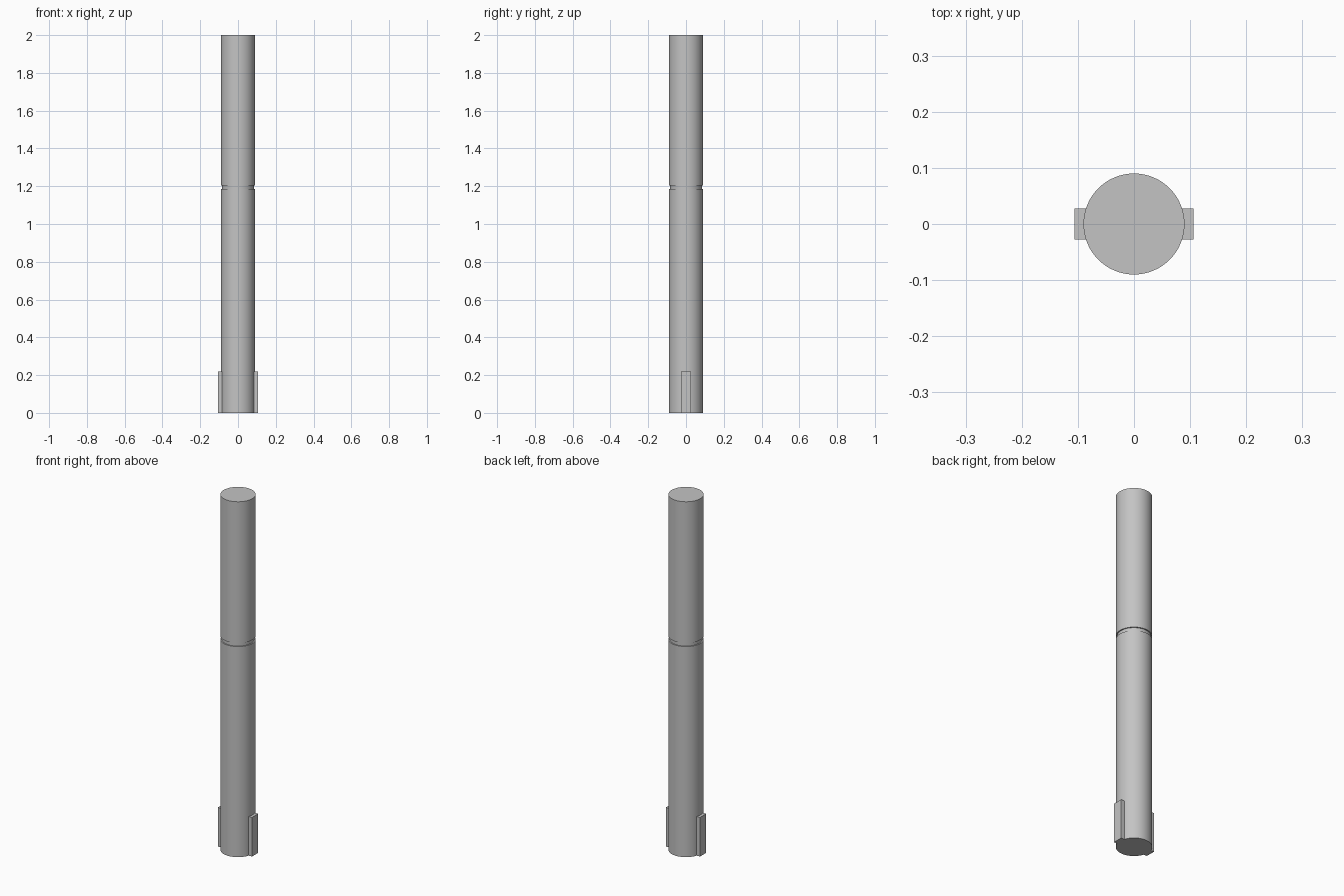
import bpy
import bmesh
import math
from mathutils import Matrix

if "Cube" in bpy.data.objects:
    bpy.data.objects.remove(bpy.data.objects["Cube"], do_unlink=True)

steel = bpy.data.materials.new("steel_grey")
steel.use_nodes = True
grey = (0.55, 0.55, 0.55, 1)
steel.diffuse_color = grey
steel.node_tree.nodes["Principled BSDF"].inputs["Base Color"].default_value = grey

RADIUS, GROOVE_RADIUS, HEIGHT = 0.09, 0.084, 2.0
GROOVE_LOW, GROOVE_HIGH = 1.185, 1.205
KEY_HEIGHT, KEY_WIDTH, KEY_INNER, KEY_OUTER = 0.22, 0.055, 0.075, 0.106
SIDES = 64


def add_object(name, bm):
    bmesh.ops.recalc_face_normals(bm, faces=bm.faces)
    mesh = bpy.data.meshes.new(name)
    bm.to_mesh(mesh)
    bm.free()
    mesh.materials.append(steel)
    obj = bpy.data.objects.new(name, mesh)
    bpy.context.collection.objects.link(obj)
    return obj


# Shaft: one turned profile with a shallow ring groove
bm = bmesh.new()
profile = [(RADIUS, 0), (RADIUS, GROOVE_LOW), (GROOVE_RADIUS, GROOVE_LOW),
           (GROOVE_RADIUS, GROOVE_HIGH), (RADIUS, GROOVE_HIGH), (RADIUS, HEIGHT)]
rings = []
for r, z in profile:
    angles = [math.tau * i / SIDES for i in range(SIDES)]
    rings.append([bm.verts.new((r * math.cos(a), r * math.sin(a), z)) for a in angles])
for low, high in zip(rings, rings[1:]):
    for i in range(SIDES):
        j = (i + 1) % SIDES
        bm.faces.new((low[i], low[j], high[j], high[i]))
bm.faces.new(rings[0])
bm.faces.new(rings[-1])
shaft = add_object("shaft", bm)
bpy.ops.object.select_all(action="DESELECT")
shaft.select_set(True)
bpy.context.view_layer.objects.active = shaft
bpy.ops.object.shade_smooth_by_angle(angle=math.radians(30))

# Drive keys: a block on each side of the foot
for name, side in (("left_key", 1), ("right_key", -1)):
    bm = bmesh.new()
    centre = (side * (KEY_INNER + KEY_OUTER) / 2, 0, KEY_HEIGHT / 2)
    size = (KEY_OUTER - KEY_INNER, KEY_WIDTH, KEY_HEIGHT)
    bmesh.ops.create_cube(bm, size=1, matrix=Matrix.LocRotScale(centre, None, size))
    add_object(name, bm)
